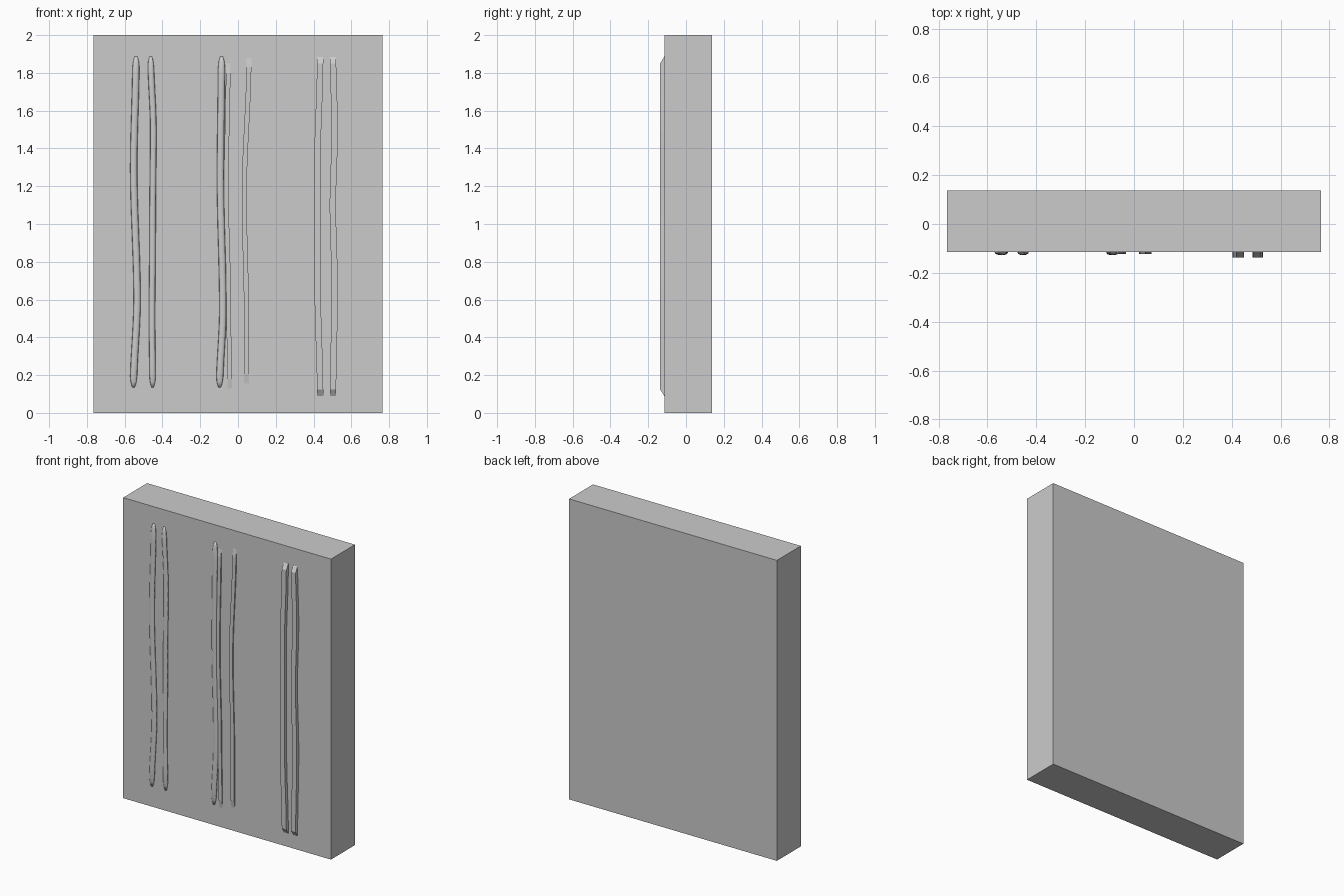
import bpy, bmesh, math

if "Cube" in bpy.data.objects:
    bpy.data.objects.remove(bpy.data.objects["Cube"])

FACE = -0.115   # front plane of the slab
BACK = 0.137


def finish(name, bm, smooth=False):
    bmesh.ops.recalc_face_normals(bm, faces=bm.faces)
    me = bpy.data.meshes.new(name)
    bm.to_mesh(me)
    bm.free()
    ob = bpy.data.objects.new(name, me)
    bpy.context.collection.objects.link(ob)
    if smooth:
        for p in me.polygons:
            p.use_smooth = True
    return ob


def sample(path, z):
    # smooth eased interpolation of x along the height
    for (x0, z0), (x1, z1) in zip(path, path[1:]):
        if z <= z1:
            t = max(0, (z - z0) / (z1 - z0))
            return x0 + (x1 - x0) * (3 * t * t - 2 * t ** 3)
    return path[-1][0]


def ridge(name, path, half, depth, round_top, taper, steps=24):
    # vertical raised strip that follows the path and slopes into the slab at both ends
    if round_top:
        prof = [(-math.cos(math.pi * i / 6), math.sin(math.pi * i / 6)) for i in range(7)]
    else:
        prof = [(-1, 0), (-1, 1), (1, 1), (1, 0)]
    z0, z1 = path[0][1], path[-1][1]
    a, b = z0 + taper, z1 - taper
    zs = [z0, z0 + taper / 2] + [a + (b - a) * i / steps for i in range(steps + 1)] + [z1 - taper / 2, z1]
    bm = bmesh.new()
    rings = []
    for z in zs:
        d = min(1, (z - z0) / taper, (z1 - z) / taper)
        w = half * (0.45 + 0.55 * math.sqrt(max(d, 0))) if round_top else half
        x = sample(path, z)
        ring = [bm.verts.new((x + u * w, FACE + 0.001 - v * (depth * max(d, 0.02) + 0.001), z))
                for u, v in prof]
        rings.append(ring)
    for r, s in zip(rings, rings[1:]):
        for i in range(len(prof)):
            j = (i + 1) % len(prof)
            bm.faces.new((r[i], r[j], s[j], s[i]))
    bm.faces.new(rings[0])
    bm.faces.new(rings[-1])
    return finish(name, bm, round_top)


# main slab
bm = bmesh.new()
bmesh.ops.create_cube(bm, size=1)
for v in bm.verts:
    v.co = (v.co.x * 1.53, v.co.y * (BACK - FACE) + (BACK + FACE) / 2, v.co.z * 2 + 1)
finish("slab", bm)

# left pair of rounded ridges
ridge("left_ridge_outer", [(-0.553, 0.135), (-0.534, 0.6), (-0.552, 1.3), (-0.54, 1.888)],
      0.019, 0.012, True, 0.06)
ridge("left_ridge_inner", [(-0.452, 0.135), (-0.455, 0.5), (-0.452, 1.0), (-0.448, 1.5), (-0.462, 1.888)],
      0.017, 0.012, True, 0.06)

# middle group: one rounded ridge and two flat strips
ridge("middle_ridge", [(-0.097, 0.135), (-0.08, 0.55), (-0.093, 1.25), (-0.087, 1.888)],
      0.019, 0.012, True, 0.06)
ridge("middle_strip_left", [(-0.044, 0.13), (-0.05, 0.6), (-0.062, 1.2), (-0.052, 1.85)],
      0.012, 0.008, False, 0.05)
ridge("middle_strip_right", [(0.045, 0.155), (0.045, 0.5), (0.033, 1.15), (0.058, 1.88)],
      0.013, 0.008, False, 0.05)

# right pair of square strips
ridge("right_strip_inner", [(0.435, 0.09), (0.422, 0.65), (0.42, 1.3), (0.435, 1.885)],
      0.0165, 0.022, False, 0.035)
ridge("right_strip_outer", [(0.503, 0.09), (0.512, 0.65), (0.502, 1.1), (0.512, 1.5), (0.503, 1.885)],
      0.0165, 0.022, False, 0.035)
